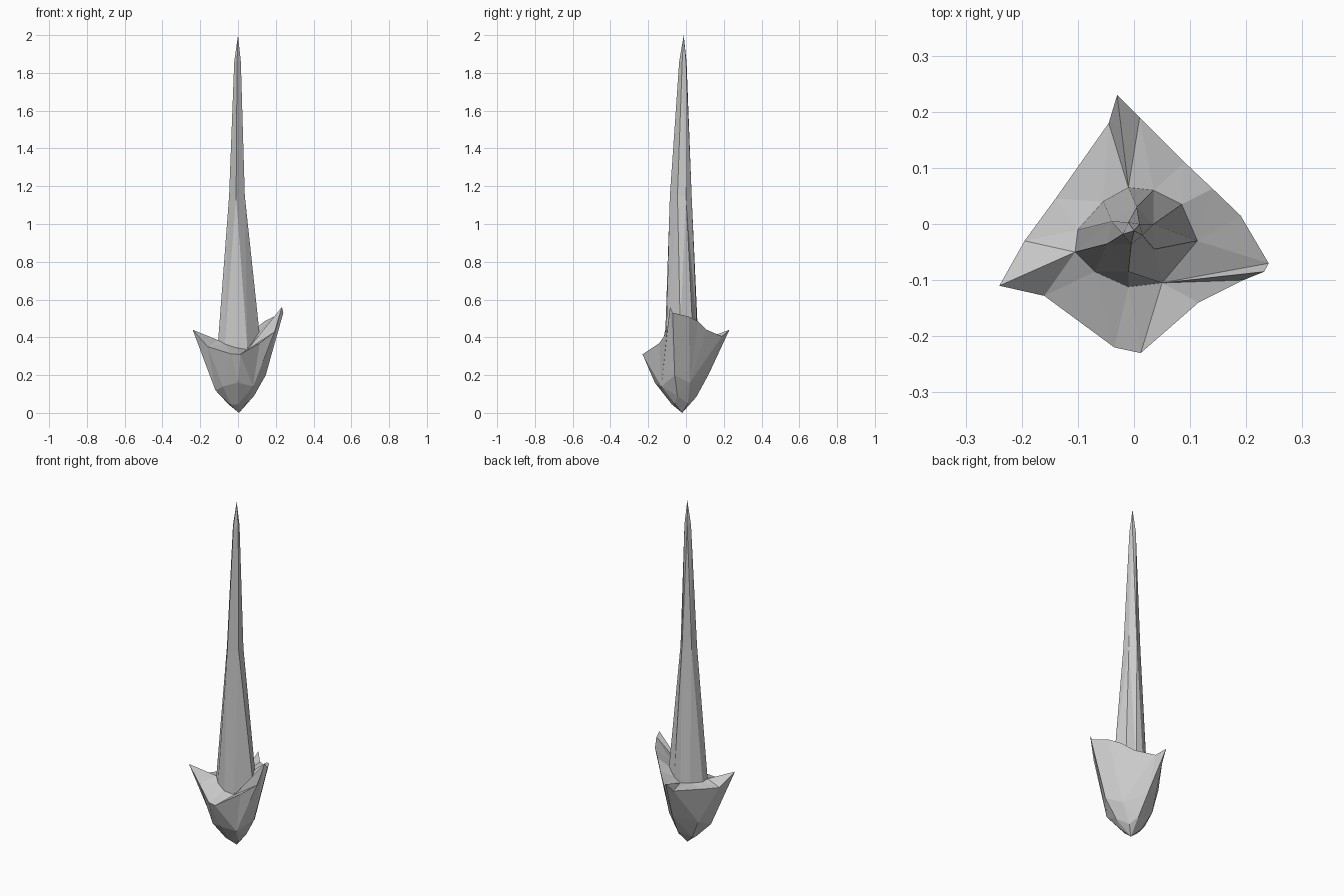
import bpy, bmesh, math

if "Cube" in bpy.data.objects:
    bpy.data.objects.remove(bpy.data.objects["Cube"])

AXIS = (0.0, -0.02)


def angle(p):
    return math.atan2(p[1] - AXIS[1], p[0] - AXIS[0])


def level(z, pts):
    return [(x, y, z) for x, y in pts]


def skin(name, rings):
    """Skin a stack of uneven rings with flat triangles, zipped by angle."""
    bm = bmesh.new()
    loops = [[bm.verts.new(p) for p in sorted(r, key=angle)] for r in rings]
    for a, b in zip(loops, loops[1:]):
        n, m = len(a), len(b)
        at = [angle(v.co) for v in a] + [angle(a[0].co) + math.tau, 99]
        bt = [angle(v.co) for v in b] + [angle(b[0].co) + math.tau, 99]
        i = j = 0
        while i < n or j < m:
            if j >= m or (i < n and at[i + 1] <= bt[j + 1]):
                tri = (a[i % n], a[(i + 1) % n], b[j % m])
                i += 1
            else:
                tri = (a[i % n], b[(j + 1) % m], b[j % m])
                j += 1
            if len(set(tri)) == 3:
                bm.faces.new(tri)
    mesh = bpy.data.meshes.new(name)
    bm.to_mesh(mesh)
    bm.free()
    obj = bpy.data.objects.new(name, mesh)
    bpy.context.collection.objects.link(obj)
    return obj


# Ragged rim of the socket, with raised corners left, right and back
rim = [(-.03, .23, .44), (.01, .19, .405), (.09, .11, .44), (.14, .063, .485),
       (.19, .015, .51), (.232, -.085, .56), (.24, -.07, .53), (.195, -.10, .43),
       (.115, -.14, .37), (.012, -.23, .31), (-.035, -.22, .312),
       (-.16, -.128, .35), (-.24, -.11, .44), (-.195, -.03, .365),
       (-.14, .045, .37), (-.045, .18, .385)]

# Lower rings narrowing to the rounded point
belly = [(-.12, -.06, .12), (-.08, -.12, .14), (0, -.165, .16), (.08, -.13, .14),
         (.147, -.06, .2), (.095, .02, .16), (.005, .118, .2), (-.1, .03, .16)]
toe = [(-.05, -.03, .045), (-.04, -.06, .045), (0, -.075, .045), (.045, -.06, .05),
       (.085, -.045, .09), (.04, .01, .05), (.015, .055, .085), (-.045, .005, .05)]

# Seam where the spike leaves the socket
seam = [(.085, .035, .44), (.113, -.03, .43), (.05, -.105, .335), (-.01, -.112, .345),
        (-.07, -.085, .365), (-.105, -.05, .385), (-.1, -.01, .38),
        (-.055, .04, .38), (-.01, .065, .38), (.035, .06, .4)]

skin("socket", [[(.005, -.02, 0)], toe, belly, rim, seam])

# Long tapering spike
middle = level(1.15, [(-.047, -.035), (-.01, -.085), (.036, -.045),
                      (.035, .0), (.005, .03), (-.04, .005)])
upper = level(1.86, [(-.02, -.018), (-.005, -.036), (.015, -.02),
                     (.01, .0), (-.01, .003)])
skin("spike", [seam, middle, upper, [(0, -.012, 2)]])

# Make all faces point outward
for obj in bpy.data.objects:
    bm = bmesh.new()
    bm.from_mesh(obj.data)
    bmesh.ops.recalc_face_normals(bm, faces=bm.faces)
    bm.to_mesh(obj.data)
    bm.free()
